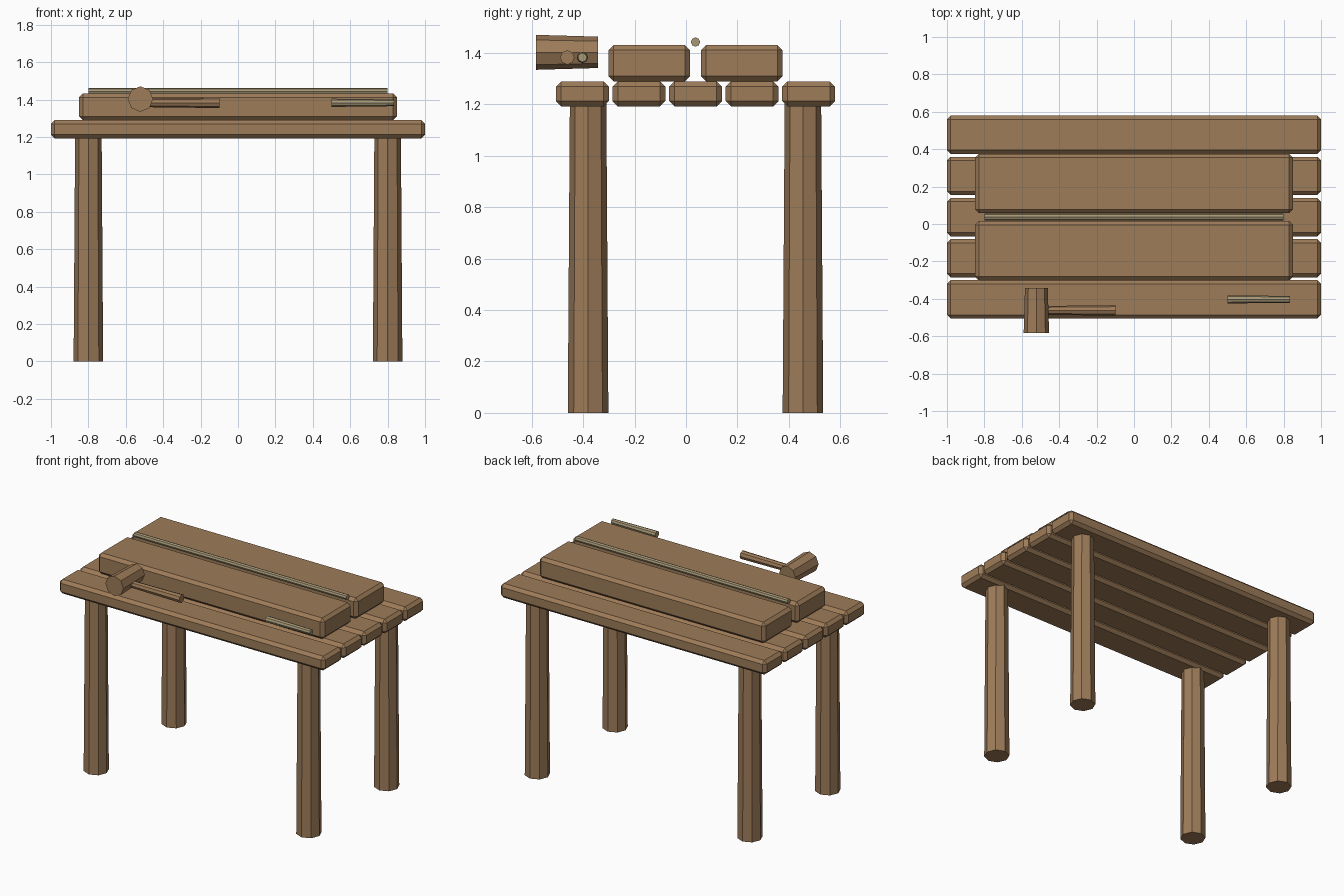
import bpy
from mathutils import Vector

# Remove the default cube
if "Cube" in bpy.data.objects:
    bpy.data.objects.remove(bpy.data.objects["Cube"], do_unlink=True)


def make_material(name, rgb):
    mat = bpy.data.materials.new(name)
    mat.use_nodes = True
    mat.diffuse_color = (*rgb, 1)
    mat.node_tree.nodes["Principled BSDF"].inputs["Base Color"].default_value = (*rgb, 1)
    return mat


wood = make_material("warm_wood", (0.34, 0.2, 0.1))
pale = make_material("pale_rod", (0.38, 0.31, 0.18))

MID_Y = 0.037      # middle of the table top
TOP_Z = 1.29       # table top surface
UNDER_Z = 1.193    # underside of the planks


def board(name, length, width, y, z0, z1):
    """Chamfered board running along x."""
    bpy.ops.mesh.primitive_cube_add(size=1, location=(0, y, (z0 + z1) / 2))
    ob = bpy.context.object
    ob.name = name
    ob.scale = (length, width, z1 - z0)
    bpy.ops.object.transform_apply(location=False, rotation=False, scale=True)
    bevel = ob.modifiers.new("chamfer", "BEVEL")
    bevel.width = 0.02
    bevel.segments = 1
    ob.data.materials.append(wood)


def rod(name, start, end, r_start, r_end, mat):
    """Eight-sided tapered rod between two points."""
    start, end = Vector(start), Vector(end)
    axis = end - start
    bpy.ops.mesh.primitive_cone_add(
        vertices=8, radius1=r_start, radius2=r_end, depth=axis.length,
        location=(start + end) / 2,
        rotation=Vector((0, 0, 1)).rotation_difference(axis).to_euler())
    ob = bpy.context.object
    ob.name = name
    ob.data.materials.append(mat)


# Table top planks
for i in range(5):
    board(f"top_plank_{i + 1}", 2.0, 0.205, MID_Y + (i - 2) * 0.22, UNDER_Z, TOP_Z)

# Two thick boards lying on the top
for label, side in (("front", -1), ("back", 1)):
    board(f"{label}_work_board", 1.7, 0.317, MID_Y + side * 0.18, TOP_Z, 1.432)

# Tapered legs
for y_label, sy in (("front", -1), ("back", 1)):
    for x_label, sx in (("right", -1), ("left", 1)):
        x, y = sx * 0.8, MID_Y + sy * 0.418
        rod(f"{y_label}_{x_label}_leg", (x, y, 0), (x, y, UNDER_Z + 0.01), 0.079, 0.071, wood)

# Long rod over the gap between the boards
rod("long_rod", (-0.8, MID_Y, 1.443), (0.8, MID_Y, 1.443), 0.018, 0.018, pale)

# Mallet
rod("mallet_head", (-0.522, -0.583, 1.403), (-0.522, -0.343, 1.403), 0.068, 0.061, wood)
rod("mallet_handle", (-0.1, -0.462, 1.383), (-0.52, -0.462, 1.383), 0.028, 0.023, wood)

# Short tool rod
rod("short_rod", (0.5, -0.403, 1.383), (0.835, -0.403, 1.383), 0.022, 0.018, pale)
